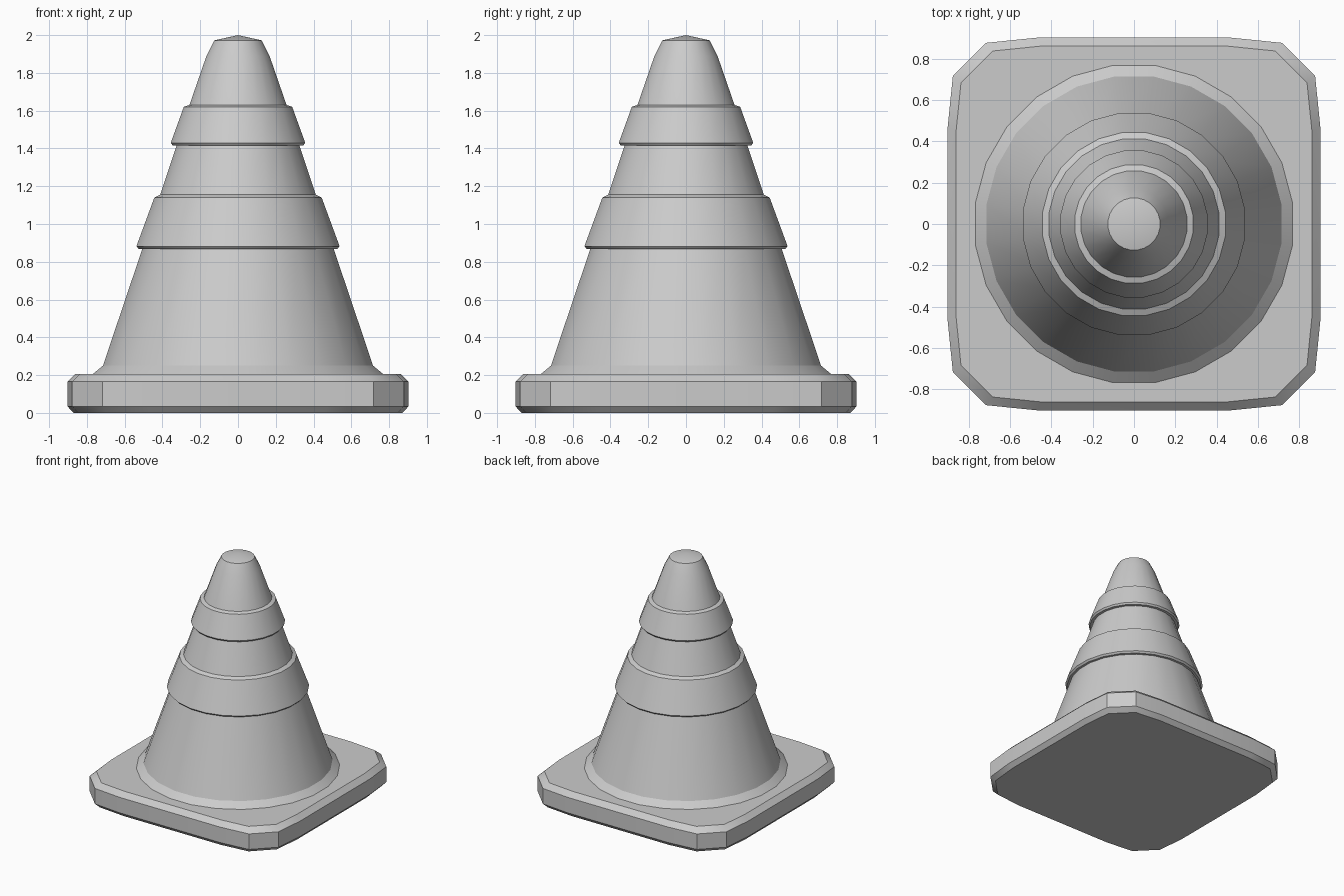
import bpy, bmesh, math

if "Cube" in bpy.data.objects:
    bpy.data.objects.remove(bpy.data.objects["Cube"])

grey = bpy.data.materials.new("plain grey")
grey.diffuse_color = (0.6, 0.6, 0.6, 1)
grey.use_nodes = True
grey.node_tree.nodes["Principled BSDF"].inputs["Base Color"].default_value = grey.diffuse_color


def finish(name, bm):
    bmesh.ops.recalc_face_normals(bm, faces=bm.faces)
    me = bpy.data.meshes.new(name)
    bm.to_mesh(me)
    bm.free()
    me.materials.append(grey)
    ob = bpy.data.objects.new(name, me)
    bpy.context.collection.objects.link(ob)
    bpy.ops.object.select_all(action='DESELECT')
    ob.select_set(True)
    bpy.context.view_layer.objects.active = ob
    bpy.ops.object.shade_smooth_by_angle(angle=math.radians(30))


def loft(name, rings, cap_start=True, tip=None):
    """Skin a stack of point rings, closing the ends with a face or a tip."""
    bm = bmesh.new()
    loops = [[bm.verts.new(p) for p in ring] for ring in rings]
    n = len(loops[0])
    for a, b in zip(loops, loops[1:]):
        for i in range(n):
            j = (i + 1) % n
            bm.faces.new((a[i], a[j], b[j], b[i]))
    if cap_start:
        bm.faces.new(loops[0])
    if tip:
        t = bm.verts.new(tip)
        for i in range(n):
            bm.faces.new((loops[-1][i], loops[-1][(i + 1) % n], t))
    else:
        bm.faces.new(loops[-1])
    finish(name, bm)


# square foot with cut corners and bevelled rims
corner = [(0.903, 0.47), (0.878, 0.717), (0.717, 0.878), (0.47, 0.903)]
outline = []
for k in range(4):
    c, s = round(math.cos(k * math.pi / 2)), round(math.sin(k * math.pi / 2))
    outline += [(x * c - y * s, x * s + y * c) for x, y in corner]
levels = [(0.965, 0.0), (1, 0.035), (1, 0.165), (0.955, 0.205)]
loft("base_plate", [[(x * f, y * f, z) for x, y in outline] for f, z in levels])

# cone body with two raised collars, flat sides facing the axes
SIDES = 24
profile = [(0.775, 0.2), (0.715, 0.25), (0.507, 0.867),            # skirt, lower cone
           (0.525, 0.868), (0.538, 0.882), (0.443, 1.14), (0.412, 1.155),  # lower collar
           (0.325, 1.415),                                          # middle cone
           (0.346, 1.416), (0.356, 1.43), (0.287, 1.62), (0.257, 1.63),    # upper collar
           (0.167, 1.89), (0.126, 1.972)]                           # top cone
k = 1 / math.cos(math.pi / SIDES)
rings = []
for r, z in profile:
    angles = [(i + 0.5) * 2 * math.pi / SIDES for i in range(SIDES)]
    rings.append([(r * k * math.cos(a), r * k * math.sin(a), z) for a in angles])
loft("cone_body", rings, tip=(0, 0, 2.0))
